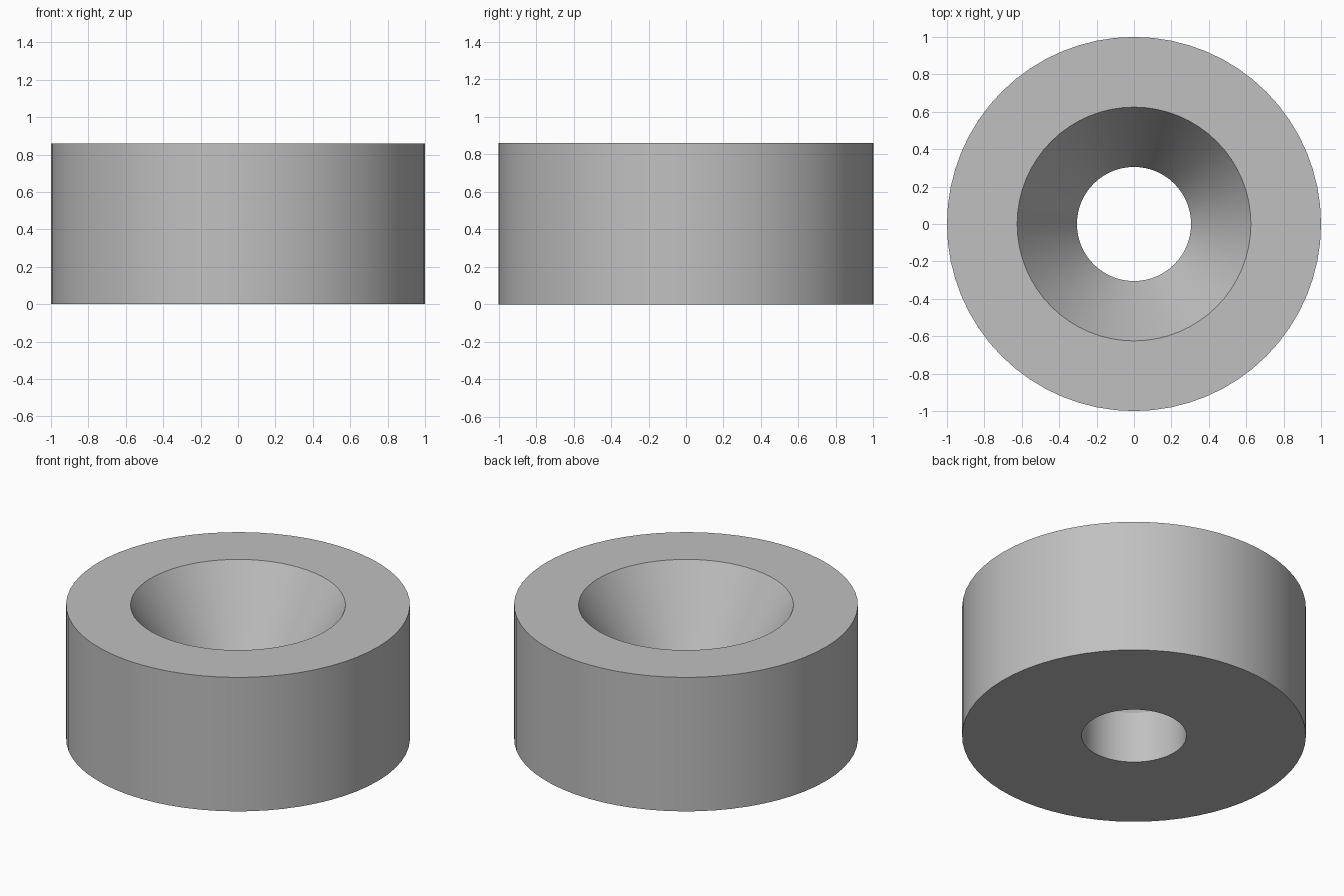
import bpy
import bmesh
from math import radians, tau
from mathutils import Matrix

cube = bpy.data.objects.get("Cube")
if cube:
    bpy.data.objects.remove(cube, do_unlink=True)

SEGMENTS = 64
HEIGHT = 0.86
OUTER, MOUTH, BORE = 1.0, 0.625, 0.305
BORE_TOP = 0.33

# Single grey finish
grey = bpy.data.materials.new("grey")
grey.use_nodes = True
colour = (0.53, 0.53, 0.53, 1)
grey.diffuse_color = colour
grey.node_tree.nodes["Principled BSDF"].inputs["Base Color"].default_value = colour

# Closed cross-section: outer wall, top rim, countersink, straight bore
profile = [(OUTER, 0), (OUTER, HEIGHT), (MOUTH, HEIGHT), (BORE, BORE_TOP), (BORE, 0)]

# Revolve the cross-section around z
bm = bmesh.new()
rings = []
for i in range(SEGMENTS):
    turn = Matrix.Rotation(tau * i / SEGMENTS, 3, "Z")
    rings.append([bm.verts.new(turn @ Matrix.Identity(3).col[0] * r
                               + Matrix.Identity(3).col[2] * z) for r, z in profile])
for i, ring in enumerate(rings):
    following = rings[(i + 1) % SEGMENTS]
    for j in range(len(profile)):
        k = (j + 1) % len(profile)
        bm.faces.new((ring[j], following[j], following[k], ring[k]))
bmesh.ops.recalc_face_normals(bm, faces=bm.faces)

mesh = bpy.data.meshes.new("countersunk_ring")
bm.to_mesh(mesh)
bm.free()
mesh.materials.append(grey)
ring_object = bpy.data.objects.new("countersunk_ring", mesh)
bpy.context.collection.objects.link(ring_object)

# Smooth walls with crisp rims
bpy.ops.object.select_all(action="DESELECT")
ring_object.select_set(True)
bpy.context.view_layer.objects.active = ring_object
bpy.ops.object.shade_smooth_by_angle(angle=radians(25))
